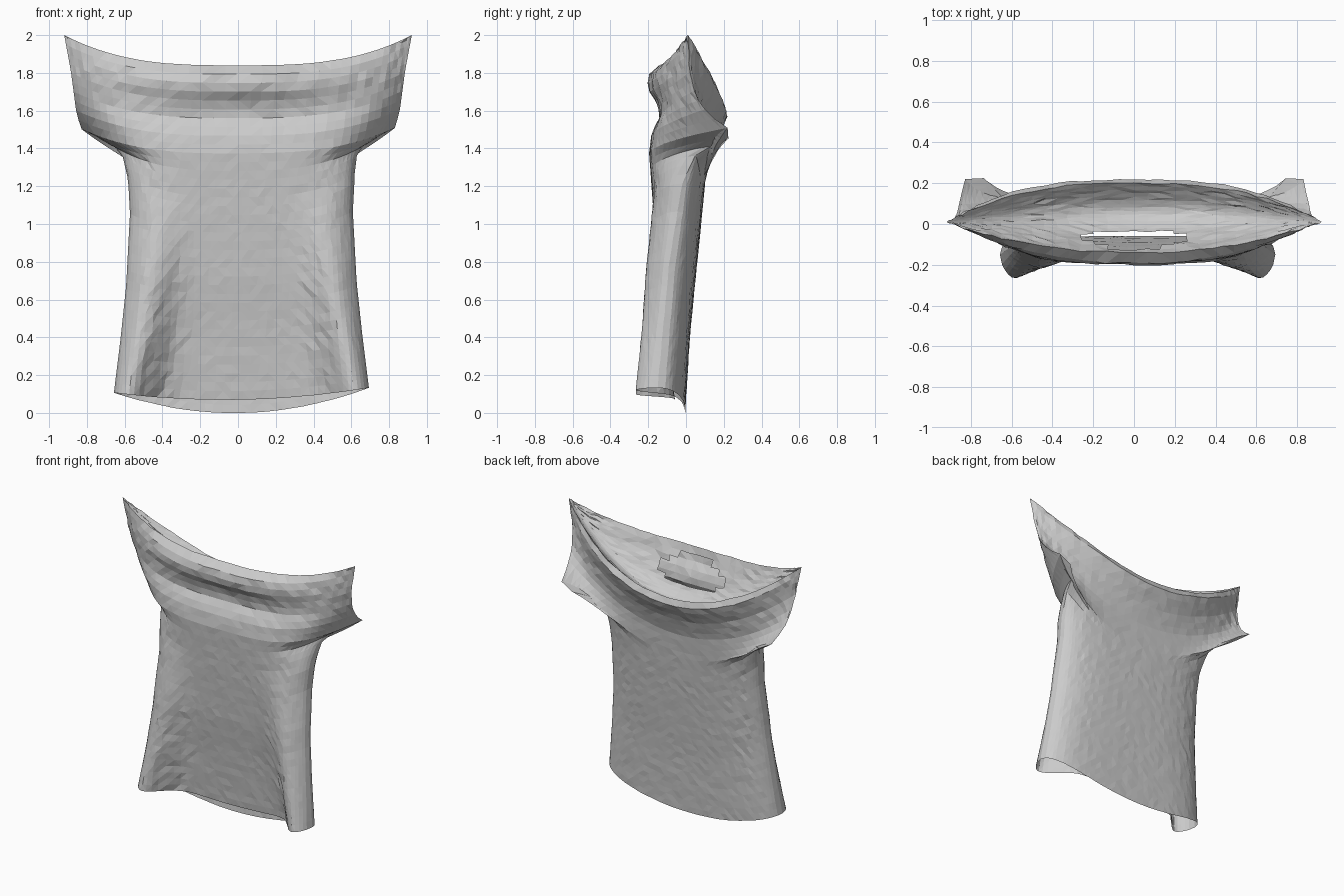
import bpy, bmesh, math, random
from mathutils import Vector

random.seed(4)
cube = bpy.data.objects.get("Cube")
if cube:
    bpy.data.objects.remove(cube, do_unlink=True)

COLS, ROWS, YOKE_ROWS = 40, 38, 20


def clamp(x):
    return max(0, min(1, x))


def profile(points, t):
    """Linear interpolation through (t, value) pairs."""
    for (a, va), (b, vb) in zip(points, points[1:]):
        if t <= b:
            return va + (vb - va) * max(0, t - a) / (b - a)
    return points[-1][1]


# Half width and depth of the side seam, by height fraction (sleeves at the top)
WIDTH = [(0, .675), (.15, .64), (.3, .61), (.5, .59), (.6, .6), (.66, .62),
         (.69, .66), (.712, .745), (.73, .825), (.78, .855), (.9, .885), (1, .92)]
SEAM_Y = [(0, -.15), (.35, -.09), (.58, -.02), (.66, .05), (.69, .15), (.72, .26),
          (.745, .2), (.78, .11), (.83, .05), (.9, .02), (1, .01)]
# Depth along the centre line of each panel
FRONT_Y = [(0, -.06), (.2, -.1), (.36, -.14), (.55, -.17), (.74, -.195),
           (.8, -.18), (.85, -.13), (.89, -.155), (.93, -.2), (.97, -.2), (1, -.14)]
BACK_Y = [(0, -.005), (.25, .02), (.5, .06), (.72, .095), (.82, .11), (.9, .155),
          (.96, .21), (.985, .225), (1, .2)]


def sheet_point(u, t, front):
    a = abs(u)
    body = clamp((.74 - t) * 8)
    if front:
        hem, rim = .07 + .05 * a * a + .013 * u, 1.84 + .16 * a ** 3
        centre, power = profile(FRONT_Y, t), 6 - 4 * t ** 4
        # The chest crease fades out towards the sleeves
        centre += (-.16 - centre) * a * a * clamp((t - .7) * 6)
    else:
        hem, rim = .12 * a * a + .013 * u, 1.61 + .39 * a ** 2
        centre, power = profile(BACK_Y, t), 5 - 2.4 * t ** 3
    # Rounded sides on the body, flat pinched edges on the sleeves
    seam = profile(SEAM_Y, t)
    y = seam + (centre - seam) * max(0, 1 - a ** power) ** (1 - .5 * body)
    if front:
        # Drape folds that run up and inward from both hem corners
        fold = .2 * clamp(1 - t / .6) * max(0, 1 - a ** 14) ** .5
        y -= fold * math.exp(-((a - .9 + .3 * t) / .21) ** 2)
    shift = .018 * clamp((.75 - t) * 6)
    return Vector((profile(WIDTH, t) * u + shift, y, hem + (rim - hem) * t))


def yoke_point(u, s):
    p = sheet_point(u, 1, True).lerp(sheet_point(u, 1, False), s)
    p.z -= .2 * math.sin(math.pi * s ** .9) * (1 - u * u)
    return p


def in_neck(u, s):
    return (u / .27) ** 2 + ((s - .19) / .13) ** 2 < 1


def add_grid(bm, func, rows, skip=None):
    even = [2 * i / COLS - 1 for i in range(COLS + 1)]
    us = [.75 * math.sin(math.pi / 2 * e) + .25 * e for e in even]
    grid = [[bm.verts.new(func(u, j / rows)) for u in us] for j in range(rows + 1)]
    for j in range(rows):
        for i in range(COLS):
            if skip and skip((us[i] + us[i + 1]) / 2, (j + .5) / rows):
                continue
            bm.faces.new((grid[j][i], grid[j][i + 1], grid[j + 1][i + 1], grid[j + 1][i]))


# Front panel, back panel and sagging shoulder yoke with a neck hole, welded together
bm = bmesh.new()
add_grid(bm, lambda u, t: sheet_point(u, t, True), ROWS)
add_grid(bm, lambda u, t: sheet_point(u, t, False), ROWS)
add_grid(bm, yoke_point, YOKE_ROWS, in_neck)
bmesh.ops.remove_doubles(bm, verts=bm.verts, dist=.0005)
bmesh.ops.delete(bm, geom=[v for v in bm.verts if not v.link_faces], context='VERTS')
bmesh.ops.recalc_face_normals(bm, faces=bm.faces)

# Small irregular creases, stronger around the shoulders
for v in bm.verts:
    k = .0015 + .004 * clamp((v.co.z - 1.4) * 3)
    v.co.y += random.uniform(-k, k)
    if abs(v.co.x) < .5:
        v.co.x += random.uniform(-.008, .008)
bmesh.ops.triangulate(bm, faces=bm.faces, quad_method='SHORT_EDGE')

mesh = bpy.data.meshes.new("draped_shirt")
bm.to_mesh(mesh)
bm.free()
shirt = bpy.data.objects.new("draped_shirt", mesh)
bpy.context.collection.objects.link(shirt)

# Plain grey cloth
cloth = bpy.data.materials.new("grey_cloth")
cloth.use_nodes = True
grey = (.6, .6, .6, 1)
cloth.diffuse_color = grey
cloth.node_tree.nodes["Principled BSDF"].inputs["Base Color"].default_value = grey
mesh.materials.append(cloth)
